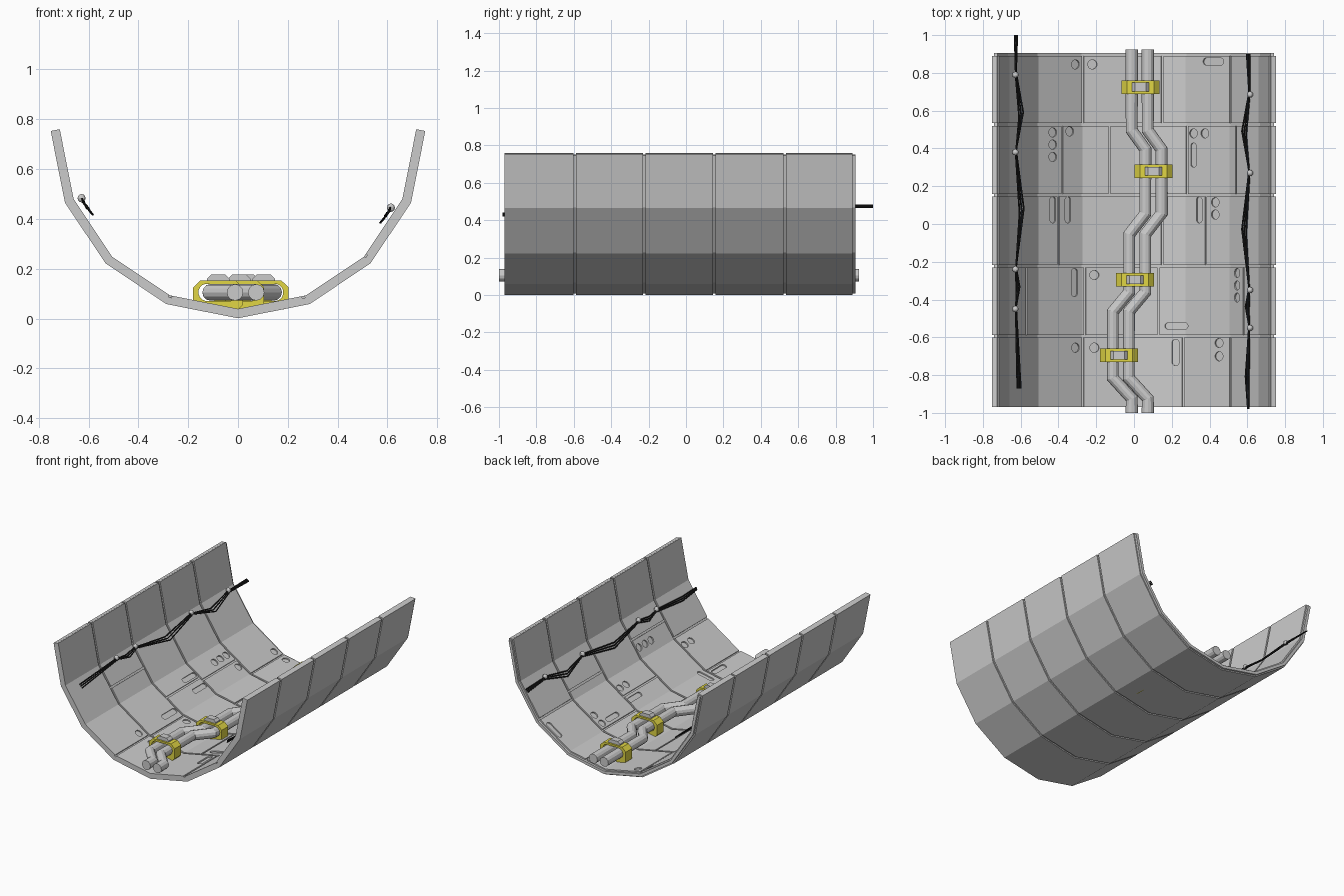
import bpy, bmesh, math
from mathutils import Vector

if "Cube" in bpy.data.objects:
    bpy.data.objects.remove(bpy.data.objects["Cube"])

def material(name, col):
    m = bpy.data.materials.new(name)
    m.diffuse_color = (*col, 1)
    m.use_nodes = True
    m.node_tree.nodes["Principled BSDF"].inputs["Base Color"].default_value = m.diffuse_color
    return m

YELLOW = material("yellow", (0.75, 0.67, 0.06))
BLACK = material("black", (0.015, 0.015, 0.015))

def add_prism(bm, pts, y0, y1):
    a = [bm.verts.new((x, y0, z)) for x, z in pts]
    b = [bm.verts.new((x, y1, z)) for x, z in pts]
    bm.faces.new(a)
    bm.faces.new(b[::-1])
    for i in range(len(pts)):
        j = (i + 1) % len(pts)
        bm.faces.new((a[i], b[i], b[j], a[j]))

def finish(bm, name, mat=None):
    bmesh.ops.recalc_face_normals(bm, faces=bm.faces)
    me = bpy.data.meshes.new(name)
    bm.to_mesh(me)
    bm.free()
    ob = bpy.data.objects.new(name, me)
    bpy.context.collection.objects.link(ob)
    if mat:
        me.materials.append(mat)
    return ob

def cut(ob, cutter):
    m = ob.modifiers.new("cut", 'BOOLEAN')
    m.operation, m.solver, m.object = 'DIFFERENCE', 'EXACT', cutter
    bpy.context.view_layer.objects.active = ob
    bpy.ops.object.modifier_apply(modifier=m.name)
    bpy.data.objects.remove(cutter)

# Trough section: lower half of a 16-gon; s runs -4..4 along its corners
R, CZ, STEP = 0.752, 0.753, math.pi / 8
THICK, LINER = 0.037, 0.009

def corner(k, d):
    a = k * STEP
    if abs(k) == 4:
        n = (abs(k) - 0.5) * STEP
        sg = 1 if k > 0 else -1
        return Vector((sg * (R - d * math.sin(n)), CZ + d * math.cos(n)))
    r = R - d / math.cos(STEP / 2)
    return Vector((r * math.sin(a), CZ - r * math.cos(a)))

def pt(s, d):
    k = min(3, max(-4, math.floor(s)))
    return corner(k, d).lerp(corner(k + 1, d), s - k)

def s_of_x(x):
    for k in range(-4, 4):
        a, b = corner(k, THICK).x, corner(k + 1, THICK).x
        if a <= x <= b:
            return k + (x - a) / (b - a)

def add_strip(bm, s0, s1, d0, d1, y0, y1):
    ss = [s0] + [k for k in range(-4, 5) if s0 + 1e-4 < k < s1 - 1e-4] + [s1]
    add_prism(bm, [pt(s, d0) for s in ss] + [pt(s, d1) for s in reversed(ss)], y0, y1)

# Shell core, outer bands and inner liner panels
bm = bmesh.new()
add_strip(bm, -3.97, 3.97, 0.008, THICK - LINER, -0.966, 0.905)
finish(bm, "shell_core")

bands = [(-0.97, -0.602), (-0.588, -0.23), (-0.216, 0.145), (0.159, 0.52), (0.534, 0.89)]
seams = [(-0.27, 0.26, 0.51), (-0.57, -0.26, 0.13, 0.58), (-0.40, 0.15, 0.38),
         (-0.38, -0.13, 0.28, 0.54), (-0.27, 0.15, 0.51)]
outer, inner = bmesh.new(), bmesh.new()
for (y0, y1), xs in zip(bands, seams):
    add_strip(outer, -4, 4, 0, THICK - LINER + 0.0005, y0, y1)
    cuts = [s_of_x(x) for x in xs]
    for a, b in zip([-4.02] + cuts, cuts + [4.02]):
        add_strip(inner, max(-4, a + 0.022), min(4, b - 0.022), THICK - LINER, THICK, y0, y1)
finish(outer, "outer_bands")
liner = finish(inner, "inner_panels")

# Round and slotted recesses: x, y, length across, length along
D = 0.05
slots = [(0.42, 0.86, 0.13, 0.04), (0.315, 0.365, 0.036, 0.13),
         (-0.43, 0.075, 0.036, 0.14), (-0.35, 0.075, 0.036, 0.14), (0.345, 0.075, 0.036, 0.14),
         (-0.315, -0.31, 0.04, 0.15), (0.225, -0.54, 0.125, 0.036), (0.22, -0.68, 0.04, 0.14)]
dots = [(-0.31, 0.845), (-0.22, 0.845), (-0.43, 0.485), (-0.43, 0.42), (-0.43, 0.355),
        (-0.34, 0.49), (0.315, 0.48), (0.375, 0.48), (0.43, 0.115), (0.43, 0.05),
        (-0.21, -0.27), (0.545, -0.26), (0.545, -0.325), (0.545, -0.39),
        (-0.31, -0.655), (-0.21, -0.655), (0.45, -0.63), (0.45, -0.70)]

def capsule(w, h, n=12):
    r = min(w, h) / 2
    out = []
    for i in range(n):
        a = 2 * math.pi * (i + 0.5) / n
        c, s = math.cos(a), math.sin(a)
        out.append((c * r + math.copysign(w / 2 - r, c), s * r + math.copysign(h / 2 - r, s)))
    return out

bm = bmesh.new()
for x, y, w, h in slots + [(x, y, D, D) for x, y in dots]:
    s = s_of_x(x)
    p = pt(s, THICK)
    a = (math.floor(s) + 0.5) * STEP
    t, n = Vector((math.cos(a), 0, math.sin(a))), Vector((-math.sin(a), 0, math.cos(a)))
    o = Vector((p.x, y, p.y))
    ring = capsule(w, h)
    lo, hi = [[bm.verts.new(o + t * u + Vector((0, v, 0)) + n * e) for u, v in ring] for e in (-0.013, 0.013)]
    bm.faces.new(lo[::-1])
    bm.faces.new(hi)
    for i in range(len(ring)):
        j = (i + 1) % len(ring)
        bm.faces.new((lo[i], lo[j], hi[j], hi[i]))
cut(liner, finish(bm, "recess_cutter"))

def tube(name, paths, r, res, mat=None):
    cu = bpy.data.curves.new(name, 'CURVE')
    cu.dimensions = '3D'
    cu.bevel_depth, cu.bevel_resolution, cu.use_fill_caps = r, res, True
    for path in paths:
        sp = cu.splines.new('POLY')
        sp.points.add(len(path) - 1)
        for q, c in zip(sp.points, path):
            q.co = (*c, 1)
        sp.use_smooth = False
    ob = bpy.data.objects.new(name, cu)
    bpy.context.collection.objects.link(ob)
    if mat:
        cu.materials.append(mat)

# Twin floor pipes
route = [(-0.012, 0.925), (-0.012, 0.495), (0.06, 0.395), (0.06, 0.055), (-0.025, -0.055),
         (-0.025, -0.36), (-0.112, -0.465), (-0.112, -0.815), (-0.012, -0.925), (-0.012, -1.0)]
tube("floor_pipes", [[(x + dx, y, 0.105) for x, y in route] for dx in (0, 0.085)], 0.033, 4)

# Pipe clamps with a raised cap
for i, (x, y) in enumerate([(0.035, 0.725), (0.103, 0.28), (0.005, -0.295), (-0.08, -0.695)]):
    bm = bmesh.new()
    prof = [(-0.1, 0.055), (-0.082, 0.037), (0.082, 0.037), (0.1, 0.055),
            (0.1, 0.125), (0.072, 0.152), (-0.072, 0.152), (-0.1, 0.125)]
    add_prism(bm, [(x + u, v) for u, v in prof], y - 0.036, y + 0.036)
    clamp = finish(bm, f"pipe_clamp_{i}", YELLOW)
    bm = bmesh.new()
    add_prism(bm, [(x + u, 0.105 + v) for u, v in capsule(0.158, 0.07, 16)], y - 0.1, y + 0.1)
    cut(clamp, finish(bm, "clamp_cutter"))
    bm = bmesh.new()
    cap = [(-0.045, 0.148), (0.045, 0.148), (0.045, 0.16), (0.029, 0.176), (-0.029, 0.176), (-0.045, 0.16)]
    add_prism(bm, [(x + u, v) for u, v in cap], y - 0.023, y + 0.023)
    finish(bm, f"clamp_cap_{i}")

# Wall cables: y and sag along the wall (0 at pegs), three wires per bundle
def bundle(name, x, z, side, stations):
    paths = []
    for k in (-1, 0, 1):
        path = []
        for j, (y, sag) in enumerate(stations):
            d = sag * (1 + 0.15 * k) + 0.007 * k
            path.append((side * (x - 0.55 * d - 0.003 * k * (-1) ** j), y + 0.012 * k * (0 < j < len(stations) - 1), z - 0.83 * d))
        paths.append(path)
    tube(name, paths, 0.0045, 1, BLACK)

def pegs(name, x, z, side, ys):
    bm = bmesh.new()
    for y in ys:
        r = bmesh.ops.create_uvsphere(bm, u_segments=10, v_segments=6, radius=0.017)
        bmesh.ops.translate(bm, verts=r["verts"], vec=(side * x, y, z))
    finish(bm, name)

bundle("left_cables", 0.625, 0.475, -1, [(1.0, 0), (0.79, 0), (0.58, 0.05), (0.38, 0), (0.07, 0.055),
                                         (-0.24, 0), (-0.345, 0.02), (-0.45, 0), (-0.87, 0.03)])
bundle("right_cables", 0.61, 0.438, 1, [(0.9, 0.01), (0.685, 0), (0.48, 0.05), (0.27, 0), (-0.04, 0.05),
                                        (-0.35, 0), (-0.45, 0.02), (-0.55, 0), (-0.82, 0.02), (-0.98, 0.01)])
pegs("left_cable_pegs", 0.628, 0.483, -1, (0.79, 0.38, -0.24, -0.45))
pegs("right_cable_pegs", 0.614, 0.445, 1, (0.685, 0.27, -0.35, -0.55))
